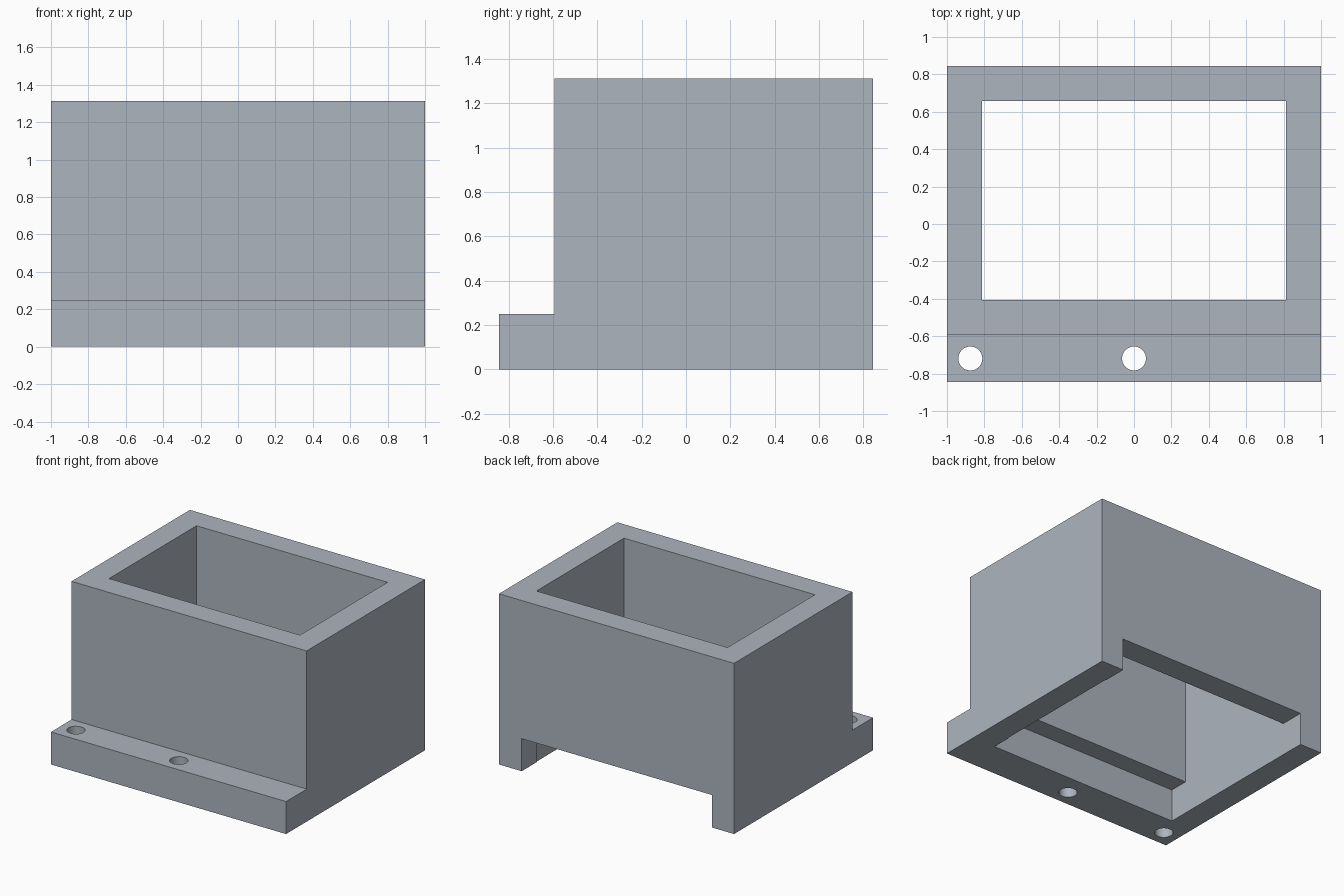
import bpy
import bmesh
from mathutils import Matrix, Vector

if "Cube" in bpy.data.objects:
    bpy.data.objects.remove(bpy.data.objects["Cube"])

HALF_W, HALF_D, HEIGHT = 1.0, 0.844, 1.3125
WALL, STEP = 0.1875, 0.25          # wall thickness; flange height and depth
BODY_FRONT = -HALF_D + STEP

grey = bpy.data.materials.new("blue_grey")
grey.use_nodes = True
color = (0.42, 0.46, 0.52, 1)
grey.diffuse_color = color
grey.node_tree.nodes["Principled BSDF"].inputs["Base Color"].default_value = color


def finish(name, bm):
    bmesh.ops.recalc_face_normals(bm, faces=bm.faces)
    mesh = bpy.data.meshes.new(name)
    bm.to_mesh(mesh)
    bm.free()
    mesh.materials.append(grey)
    obj = bpy.data.objects.new(name, mesh)
    bpy.context.collection.objects.link(obj)
    return obj


def box(name, low, high):
    low, high = Vector(low), Vector(high)
    bm = bmesh.new()
    bmesh.ops.create_cube(bm, size=1, matrix=Matrix.Translation((low + high) / 2)
                          @ Matrix.Diagonal((*(high - low), 1)))
    return finish(name, bm)


def cylinder(name, x, y, radius):
    bm = bmesh.new()
    bmesh.ops.create_cone(bm, cap_ends=True, segments=48, radius1=radius, radius2=radius,
                          depth=1, matrix=Matrix.Translation((x, y, 0)))
    return finish(name, bm)


def cut(target, cutter):
    mod = target.modifiers.new(cutter.name, "BOOLEAN")
    mod.operation = "DIFFERENCE"
    mod.solver = "EXACT"
    mod.object = cutter
    bpy.context.view_layer.objects.active = target
    bpy.ops.object.modifier_apply(modifier=mod.name)
    bpy.data.objects.remove(cutter)


# Stepped side profile swept across the width: tall body with a front flange
bm = bmesh.new()
profile = [(-HALF_D, 0), (HALF_D, 0), (HALF_D, HEIGHT),
           (BODY_FRONT, HEIGHT), (BODY_FRONT, STEP), (-HALF_D, STEP)]
side = bm.faces.new([bm.verts.new((-HALF_W, y, z)) for y, z in profile])
swept = bmesh.ops.extrude_face_region(bm, geom=[side])["geom"]
bmesh.ops.translate(bm, vec=(2 * HALF_W, 0, 0),
                    verts=[v for v in swept if isinstance(v, bmesh.types.BMVert)])
housing = finish("flanged_housing", bm)

# Vertical opening through the body
inner = HALF_W - WALL
cut(housing, box("opening_cutter", (-inner, BODY_FRONT + WALL, -1),
                 (inner, HALF_D - WALL, HEIGHT + 1)))

# Low slot under the back wall, reaching below the front wall
cut(housing, box("slot_cutter", (-inner, -0.556, -1), (inner - 0.006, HALF_D + 1, STEP)))

# Two bolt holes through the flange
for x in (-0.875, 0):
    cut(housing, cylinder("hole_cutter", x, -HALF_D + STEP / 2, 0.064))

# Smooth hole walls, sharp edges elsewhere
bpy.ops.object.select_all(action="DESELECT")
housing.select_set(True)
bpy.context.view_layer.objects.active = housing
bpy.ops.object.shade_smooth_by_angle()
